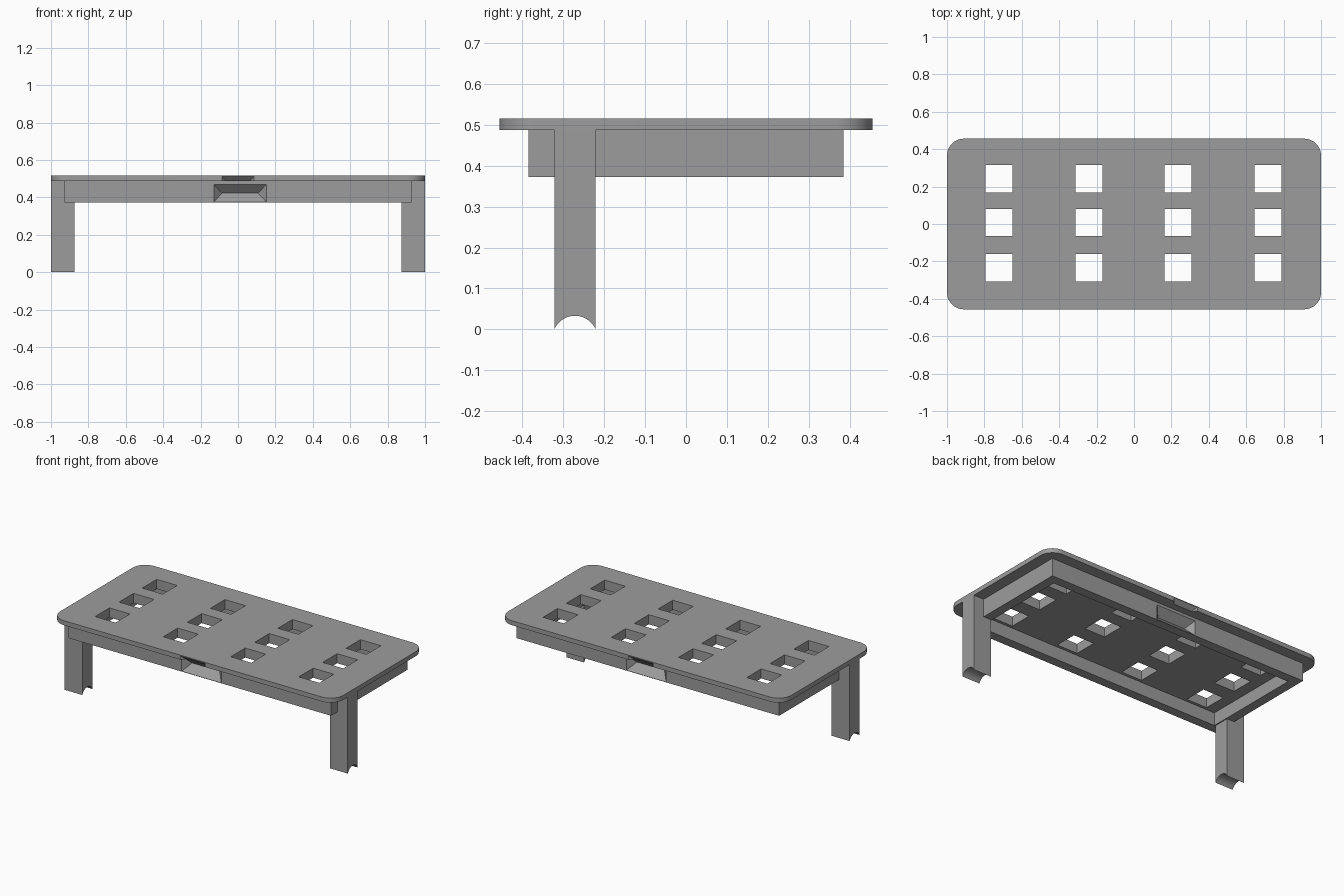
import bpy, bmesh, math

if "Cube" in bpy.data.objects:
    bpy.data.objects.remove(bpy.data.objects["Cube"])

gray = bpy.data.materials.new("plain gray")
gray.diffuse_color = (0.335, 0.335, 0.335, 1)
gray.use_nodes = True
gray.node_tree.nodes["Principled BSDF"].inputs["Base Color"].default_value = gray.diffuse_color


def prism(name, profile, to3d, vec):
    """Extrude a closed profile along vec."""
    bm = bmesh.new()
    face = bm.faces.new([bm.verts.new(to3d(a, b)) for a, b in profile])
    ext = bmesh.ops.extrude_face_region(bm, geom=[face])
    bmesh.ops.translate(bm, vec=vec, verts=[g for g in ext["geom"] if isinstance(g, bmesh.types.BMVert)])
    return finish(name, bm)


def finish(name, bm):
    bmesh.ops.recalc_face_normals(bm, faces=bm.faces)
    me = bpy.data.meshes.new(name)
    bm.to_mesh(me)
    bm.free()
    me.materials.append(gray)
    ob = bpy.data.objects.new(name, me)
    bpy.context.collection.objects.link(ob)
    return ob


def box(name, x0, x1, y0, y1, z0, z1):
    return prism(name, [(x0, y0), (x1, y0), (x1, y1), (x0, y1)],
                 lambda a, b: (a, b, z0), (0, 0, z1 - z0))


def hull(name, pts):
    """Convex solid around a few points."""
    bm = bmesh.new()
    for p in pts:
        bm.verts.new(p)
    bmesh.ops.convex_hull(bm, input=bm.verts)
    return finish(name, bm)


def hole_cutters():
    """Grid of square holes through top and apron panel."""
    h = 0.0725
    return [box("hole", x - h, x + h, y - h, y + h, 0.3, 0.6)
            for x in (-0.722, -0.24, 0.236, 0.716) for y in (-0.234, 0.008, 0.242)]


def cut(ob, cutters):
    for c in cutters:
        m = ob.modifiers.new("cut", "BOOLEAN")
        m.operation, m.solver, m.object = "DIFFERENCE", "EXACT", c
    bpy.context.view_layer.objects.active = ob
    for m in list(ob.modifiers):
        bpy.ops.object.modifier_apply(modifier=m.name)
    for c in cutters:
        bpy.data.objects.remove(c)


# Tabletop with rounded corners
W, D, R, Z0, Z1 = 1.0, 0.456, 0.09, 0.487, 0.516
outline = []
for i, (sx, sy) in enumerate([(1, 1), (-1, 1), (-1, -1), (1, -1)]):
    for k in range(13):
        a = math.radians(90 * i + 7.5 * k)
        outline.append((sx * (W - R) + R * math.cos(a), sy * (D - R) + R * math.sin(a)))
top = prism("tabletop", outline, lambda a, b: (a, b, Z0), (0, 0, Z1 - Z0))

# Holes, and undercut finger grips in the long edges
cutters = hole_cutters()
for s in (-1, 1):
    cutters.append(hull("grip", [(x, s * y, z) for x, y, z in (
        (-0.087, D + 0.001, 0.512), (0.087, D + 0.001, 0.512),
        (-0.087, D + 0.001, Z0 - 0.01), (0.087, D + 0.001, Z0 - 0.01),
        (-0.064, D - 0.025, Z0), (0.064, D - 0.025, Z0),
        (-0.064, D - 0.025, Z0 - 0.01), (0.064, D - 0.025, Z0 - 0.01))]))
cut(top, cutters)

# Rectangular apron, recessed below, closed by a panel under the tabletop
AX, AY, T, PANEL = 0.927, 0.385, 0.06, 0.455
apron = box("apron", -AX, AX, -AY, AY, 0.373, Z0)
cutters = [box("recess", -AX + T, AX - T, -AY + T, AY - T, 0.3, PANEL)]
# Wedge-shaped pockets in the long sides
for s in (-1, 1):
    cutters.append(hull("pocket", [(x, s * y, z) for x, y, z in (
        (-0.13, AY + 0.001, 0.471), (0.153, AY + 0.001, 0.471),
        (-0.13, AY + 0.001, 0.374), (0.153, AY + 0.001, 0.374),
        (-0.086, AY - 0.045, 0.422), (0.108, AY - 0.045, 0.422))]))
cut(apron, cutters + hole_cutters())

# Two legs with a concave foot
Y0, Y1, SAG = -0.322, -0.221, 0.033
half, mid = (Y1 - Y0) / 2, (Y0 + Y1) / 2
rad = (half ** 2 + SAG ** 2) / (2 * SAG)
span = math.asin(half / rad)
foot = [(mid + rad * math.sin(span * k / 8), SAG - rad + rad * math.cos(span * k / 8))
        for k in range(-8, 9)]
for name, x in (("left_leg", -1.0), ("right_leg", 0.874)):
    prism(name, foot + [(Y1, Z0), (Y0, Z0)], lambda a, b: (x, a, b), (0.126, 0, 0))

# Smooth the curved surfaces only
for ob in bpy.data.objects:
    ob.select_set(True)
bpy.context.view_layer.objects.active = top
bpy.ops.object.shade_smooth_by_angle(angle=math.radians(30))
